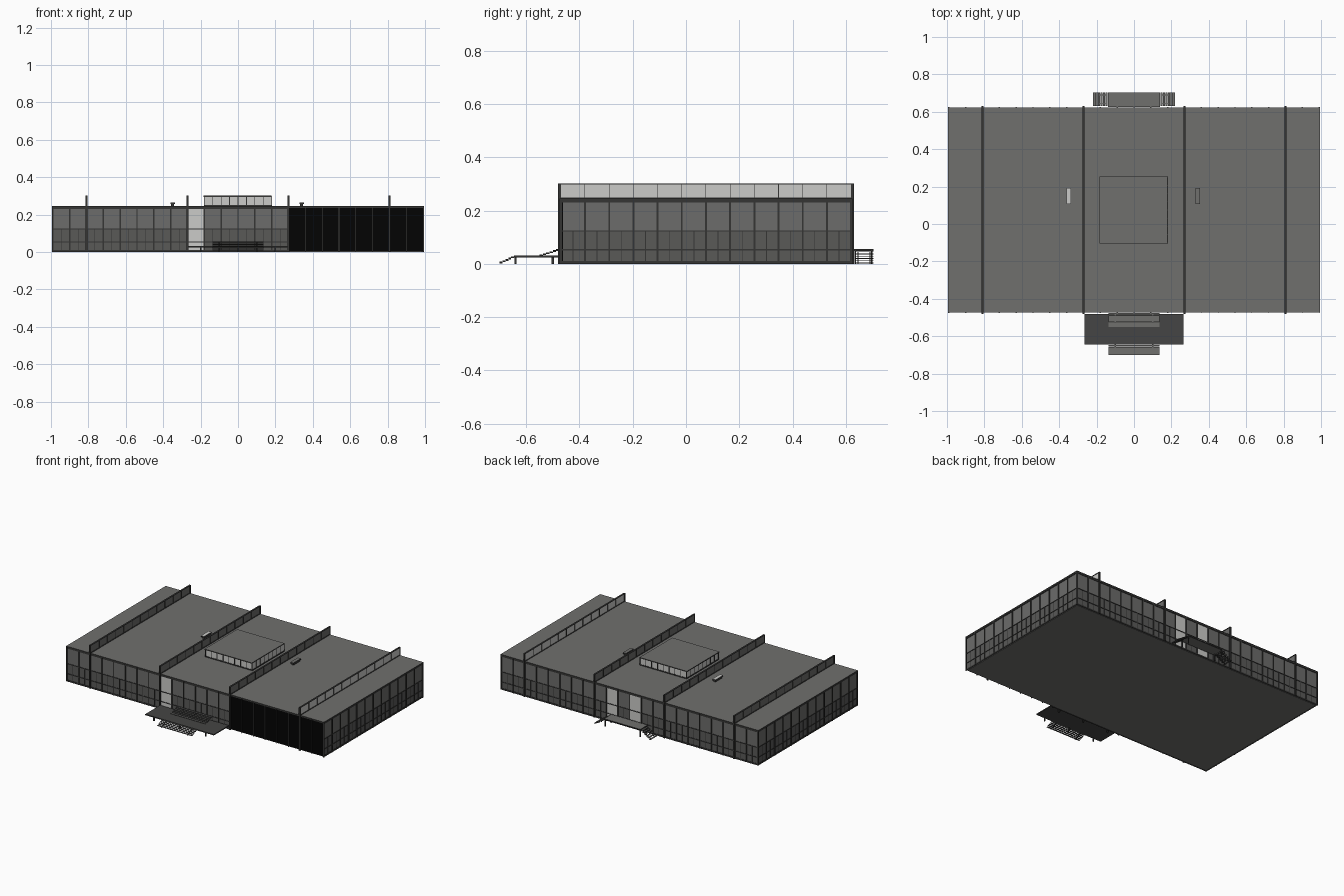
import bpy, bmesh
from math import pi
from mathutils import Matrix, Vector

old = bpy.data.objects.get("Cube")
if old:
    bpy.data.objects.remove(old)


def material(name, value):
    m = bpy.data.materials.new(name)
    m.use_nodes = True
    colour = (value, value, value * 0.97, 1)
    m.diffuse_color = colour
    m.node_tree.nodes["Principled BSDF"].inputs["Base Color"].default_value = colour
    return m


ROOF = material("roof grey", 0.16)
STEEL = material("dark steel", 0.035)
GLASS = material("upper glass grey", 0.15)
LOWER = material("lower glass grey", 0.1)
PALE = material("pale glass", 0.6)
BLACK = material("black glass", 0.001)
DECK = material("terrace grey", 0.06)


class Part:
    """Collects boxes into one flat-shaded object."""

    def __init__(self, name, turn=0, centre=(0, 0, 0)):
        self.name, self.bm, self.mats = name, bmesh.new(), []
        self.frame = Matrix.Translation(centre) @ Matrix.Rotation(turn, 4, "Z")

    def slot(self, mat):
        if mat not in self.mats:
            self.mats.append(mat)
        return self.mats.index(mat)

    def box(self, x, y, z, mat, side=None):
        lo, hi = Vector((x[0], y[0], z[0])), Vector((x[1], y[1], z[1]))
        m = Matrix.Translation((lo + hi) / 2) @ Matrix.Diagonal((*(hi - lo), 1))
        verts = bmesh.ops.create_cube(self.bm, size=1, matrix=self.frame @ m)["verts"]
        self.bm.normal_update()
        for f in {f for v in verts for f in v.link_faces}:
            upright = abs(f.normal.z) < 0.5
            f.material_index = self.slot(side if side and upright else mat)

    def build(self):
        mesh = bpy.data.meshes.new(self.name)
        self.bm.to_mesh(mesh)
        self.bm.free()
        for m in self.mats:
            mesh.materials.append(m)
        ob = bpy.data.objects.new(self.name, mesh)
        bpy.context.collection.objects.link(ob)
        return ob


# Solid core, floor and roof slab
MID = (0, 0.075, 0)
body = Part("building_core", 0, MID)
body.box((-0.985, 0.985), (-0.54, 0.54), (0, 0.24), ROOF, LOWER)
body.build()
roof = Part("roof_slab", 0, MID)
roof.box((-0.995, 0.995), (-0.549, 0.549), (0.236, 0.246), ROOF, STEEL)
roof.build()


# Glazed walls: panes, mullions and rails
def facade(name, turn, bays, pitch, depth, special):
    p = Part(name, turn, MID)
    half = bays * pitch / 2
    for i in range(bays):
        a, b = -half + i * pitch, -half + (i + 1) * pitch
        mat = special(i)
        p.box((a, b), (-depth, -depth + 0.008), (0.125, 0.236), mat or GLASS)
        p.box((a, b), (-depth, -depth + 0.008), (0.005, 0.125), mat or LOWER)
        if mat is None:
            c = (a + b) / 2
            p.box((c - 0.0015, c + 0.0015), (-depth - 0.002, -depth), (0.01, 0.125), STEEL)
    for i in range(bays + 1):
        u = -half + i * pitch
        dark = special(min(i, bays - 1)) == BLACK
        w = 0.0015 if dark else 0.0035
        p.box((u - w, u + w), (-depth - 0.005, -depth), (0, 0.24), DECK if dark else STEEL)
    # rails run along every bay that is not blacked out
    plain = [i for i in range(bays) if special(i) != BLACK]
    end = -half + (plain[-1] + 1) * pitch
    for z, t in ((0.005, 0.01), (0.053, 0.005), (0.123, 0.005), (0.234, 0.008)):
        p.box((-half, end), (-depth - 0.003, -depth), (max(0, z - t / 2), z + t / 2), STEEL)
    p.build()


def front_rule(i):
    return BLACK if i > 13 else PALE if i == 8 else None


def back_rule(i):
    return PALE if i in (9, 11) else None


facade("front_wall", 0, 22, 0.09, 0.545, front_rule)
facade("back_wall", pi, 22, 0.09, 0.545, back_rule)
facade("left_wall", pi / 2, 12, 0.0908, 0.99, lambda i: None)
facade("right_wall", -pi / 2, 12, 0.0908, 0.99, lambda i: None)

# Roof girders with columns down both long walls
for k, x in enumerate((-0.81, -0.27, 0.27, 0.81)):
    g = Part("roof_girder_%d" % (k + 1), 0, (x, 0.075, 0))
    g.box((-0.002, 0.002), (-0.55, 0.55), (0.246, 0.298), STEEL, PALE if x > 0.5 else GLASS)
    for z in (0.246, 0.298):
        g.box((-0.006, 0.006), (-0.553, 0.553), (z, z + 0.003), STEEL)
    for i in range(13):
        y = -0.545 + i * 0.0908
        g.box((-0.005, 0.005), (y - 0.001, y + 0.001), (0.248, 0.299), STEEL)
    for s in (-1, 1):
        ys = sorted((s * 0.545, s * 0.555))
        g.box((-0.005, 0.005), ys, (0, 0.301), STEEL)
    g.build()

# Rooftop plant room
plant = Part("plant_room", 0, MID)
plant.box((-0.18, 0.18), (-0.175, 0.175), (0.246, 0.297), PALE)
plant.box((-0.185, 0.18), (-0.18, 0.18), (0.295, 0.301), ROOF, STEEL)
plant.box((-0.183, 0.183), (-0.178, 0.178), (0.246, 0.252), STEEL)
for i in range(9):
    c = -0.18 + i * 0.045
    for s in (-1, 1):
        e = sorted((s * 0.174, s * 0.178))
        plant.box((c - 0.002, c + 0.002), e, (0.246, 0.297), STEEL)
        e = sorted((s * 0.179, s * 0.182))
        plant.box(e, (c * 0.97 - 0.002, c * 0.97 + 0.002), (0.246, 0.297), STEEL)
plant.build()

# Rooftop vents
for name, x, top in (("right_vent", -0.35, PALE), ("left_vent", 0.34, ROOF)):
    v = Part(name, 0, (x, 0.15, 0))
    v.box((-0.008, 0.008), (-0.035, 0.035), (0.246, 0.256), STEEL)
    v.box((-0.012, 0.012), (-0.042, 0.042), (0.256, 0.265), top, STEEL)
    v.build()

# Front terrace on short legs
deck = Part("front_terrace")
deck.box((-0.265, 0.265), (-0.645, -0.48), (0.024, 0.031), DECK, STEEL)
for x in (-0.2, 0, 0.2):
    for y in (-0.64, -0.5):
        deck.box((x - 0.004, x + 0.004), (y - 0.004, y + 0.004), (0, 0.025), STEEL)
deck.build()


# Open flights of thin treads
def front_steps(name, y0, y1, z0, z1, n):
    p = Part(name)
    run, rise = (y1 - y0) / n, (z1 - z0) / n
    for i in range(n):
        y, z = y0 + i * run, z0 + (i + 1) * rise
        p.box((-0.135, 0.135), (y, y + run * 0.92), (z - 0.003, z), ROOF, STEEL)
        for x in (-0.1, 0.1):
            p.box((x - 0.003, x + 0.003), (y, y + run), (z - rise - 0.002, z - 0.002), STEEL)
    p.build()


front_steps("lower_front_steps", -0.7, -0.645, 0.003, 0.028, 5)
front_steps("upper_front_steps", -0.55, -0.475, 0.031, 0.055, 6)

# Back landing with a flight at each end
porch = Part("back_landing")
porch.box((-0.14, 0.14), (0.625, 0.703), (0.049, 0.055), ROOF, STEEL)
for x in (-0.135, 0.135):
    for y in (0.635, 0.697):
        porch.box((x - 0.003, x + 0.003), (y - 0.003, y + 0.003), (0, 0.05), STEEL)
porch.build()
for name, s in (("right_back_steps", -1), ("left_back_steps", 1)):
    p = Part(name)
    for i in range(6):
        a, z = 0.141 + i * 0.0132, 0.047 - i * 0.0085
        xs = sorted((s * a, s * (a + 0.011)))
        p.box(xs, (0.632, 0.703), (z - 0.003, z), ROOF, STEEL)
        for y in (0.645, 0.69):
            p.box(sorted((s * a, s * (a + 0.0132))), (y - 0.002, y + 0.002),
                  (max(0, z - 0.009), z - 0.002), STEEL)
    p.build()
